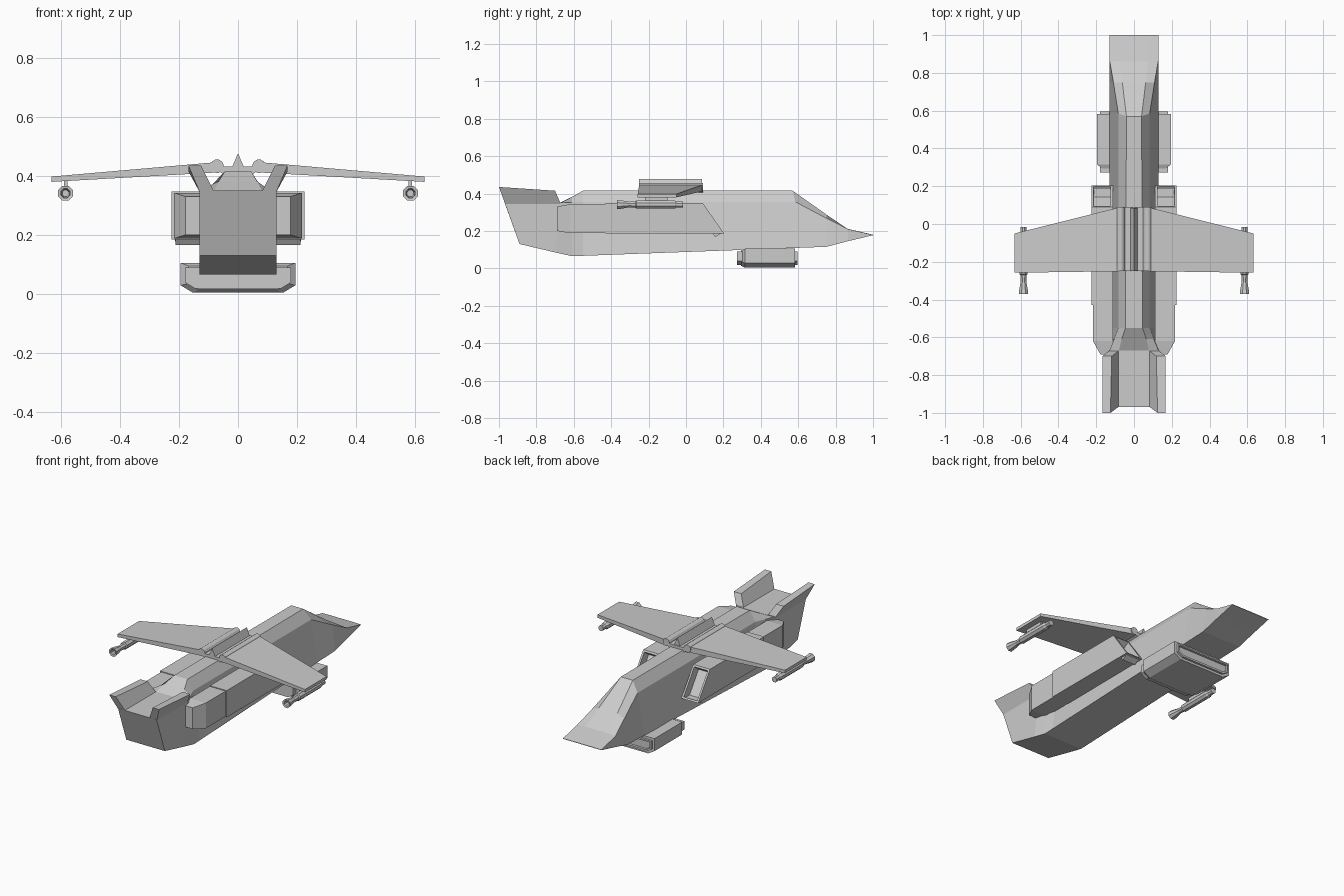
import bpy, bmesh
from math import sin, cos, pi

if "Cube" in bpy.data.objects:
    bpy.data.objects.remove(bpy.data.objects["Cube"])


def finish(name, bm, mirror=False):
    bmesh.ops.recalc_face_normals(bm, faces=bm.faces)
    me = bpy.data.meshes.new(name)
    bm.to_mesh(me)
    bm.free()
    ob = bpy.data.objects.new(name, me)
    bpy.context.collection.objects.link(ob)
    if mirror:
        ob.modifiers.new("Mirror", 'MIRROR').use_clip = False
    return ob


def loft(name, rings, mirror=False, recess=None):
    """Skin a list of equal-length rings and cap both ends."""
    bm = bmesh.new()
    vs = [[bm.verts.new(p) for p in r] for r in rings]
    n = len(vs[0])
    for a, b in zip(vs, vs[1:]):
        for i in range(n):
            j = (i + 1) % n
            bm.faces.new((a[i], a[j], b[j], b[i]))
    bm.faces.new(vs[0])
    bm.faces.new(vs[-1])
    if recess:
        bmesh.ops.recalc_face_normals(bm, faces=bm.faces)
        bm.faces.ensure_lookup_table()
        f = bm.faces[-1]
        bmesh.ops.inset_region(bm, faces=[f], thickness=recess[0])
        bmesh.ops.inset_region(bm, faces=[f], thickness=0.002, depth=-recess[1])
    return finish(name, bm, mirror)


def hull_ring(bot, shoulder, top):
    """Symmetric six-sided section from (x, y, z) half points."""
    half = [bot, shoulder, top]
    return half + [(-x, y, z) for x, y, z in reversed(half)]


def box_ring(x0, x1, z0, z1, y):
    return [(x0, y, z0), (x1, y, z0), (x1, y, z1), (x0, y, z1)]


def turned(name, cx, cz, steps, sides=8):
    """Faceted round part along y from (y, radius) steps."""
    loft(name, [[(cx + r * cos(2 * pi * (i + .5) / sides), y,
                  cz + r * sin(2 * pi * (i + .5) / sides)) for i in range(sides)]
                for y, r in steps], True)


# Fuselage: wedge nose, ridged back, flat tail deck
W = 0.13
loft("fuselage", [
    hull_ring((W, 1.0, .177), (W, 1.0, .179), (.075, 1.0, .18)),
    hull_ring((W, .865, .145), (.129, .865, .21), (.075, .86, .212)),
    hull_ring((W, .75, .115), (.109, .75, .268), (.062, .75, .288)),
    hull_ring((W, .58, .109), (.083, .585, .355), (.04, .57, .415)),
    hull_ring((W, -.55, .067), (.083, -.55, .355), (.045, -.55, .415)),
    hull_ring((W, -.61, .065), (.105, -.61, .353), (.065, -.61, .382)),
    hull_ring((W, -.70, .085), (W, -.67, .352), (.08, -.67, .351)),
    hull_ring((W, -.89, .13), (W, -.97, .352), (.08, -.97, .351)),
])

# Flared tail fins
loft("tail_fin", [
    [(.08, -.967, .345), (W, -.967, .345), (W, -.67, .345), (.08, -.67, .345)],
    [(.125, -1, .435), (.168, -1, .435), (.168, -.7, .415), (.118, -.7, .415)],
], True)

# Side pods: slanted recessed intake and tapered forward section
loft("side_pod", [
    box_ring(.112, .225, .185, .348, -.43),
    [(.112, .205, .185), (.225, .205, .185), (.225, .09, .348), (.112, .09, .348)],
], True, recess=(.016, .05))
loft("pod_end", [
    box_ring(.11, .178, .2, .33, -.69),
    box_ring(.11, .217, .188, .343, -.62),
    box_ring(.11, .217, .188, .343, -.42),
], True)


# Belly pod with chamfered lower corners and stepped ends
def belly(y, w, z0, z1, c):
    return [(-w, y, z1), (-w, y, z0 + c * .6), (-w + c, y, z0),
            (w - c, y, z0), (w, y, z0 + c * .6), (w, y, z1)]


loft("belly_pod", [belly(.293, .168, .014, .095, .035), belly(.315, .195, .004, .105, .042),
                   belly(.582, .195, .004, .105, .042)])
loft("belly_pod_ends", [belly(.273, .18, .018, .09, .035), belly(.595, .18, .018, .09, .035)],
     recess=(.012, .03))

# Wings
loft("wing", [
    [(.07, -.25, .412), (.07, .09, .412), (.07, .09, .447), (.07, -.25, .447)],
    [(.632, -.258, .38), (.632, -.05, .38), (.632, -.05, .398), (.632, -.258, .398)],
], True)

# Wing hinges, saddle and centre ridge
turned("wing_hinge", .071, .433, [(-.25, .023), (.09, .023)], 12)
loft("wing_saddle", [[(-.03, y, .395), (.03, y, .395), (.06, y, .412), (.055, y, .432),
                      (-.055, y, .432), (-.06, y, .412)] for y in (-.25, .09)])
loft("centre_ridge", [[(-.02, -.25, .43), (.02, -.25, .43), (0, -.25, .477)],
                      [(-.02, .085, .43), (.02, .085, .43), (0, .085, .477)]])

# Wing tip guns with flared hollow muzzles and struts
GX, GZ = .585, .341
turned("gun", GX, GZ, [(-.33, .012), (-.368, .017), (-.37, .027), (-.345, .024), (-.305, .016),
                       (-.27, .018), (-.265, .023), (-.06, .023), (-.05, .017), (-.015, .017)])
loft("gun_strut", [box_ring(GX - .006, GX + .006, .355, .388, y) for y in (-.22, -.1)], True)
